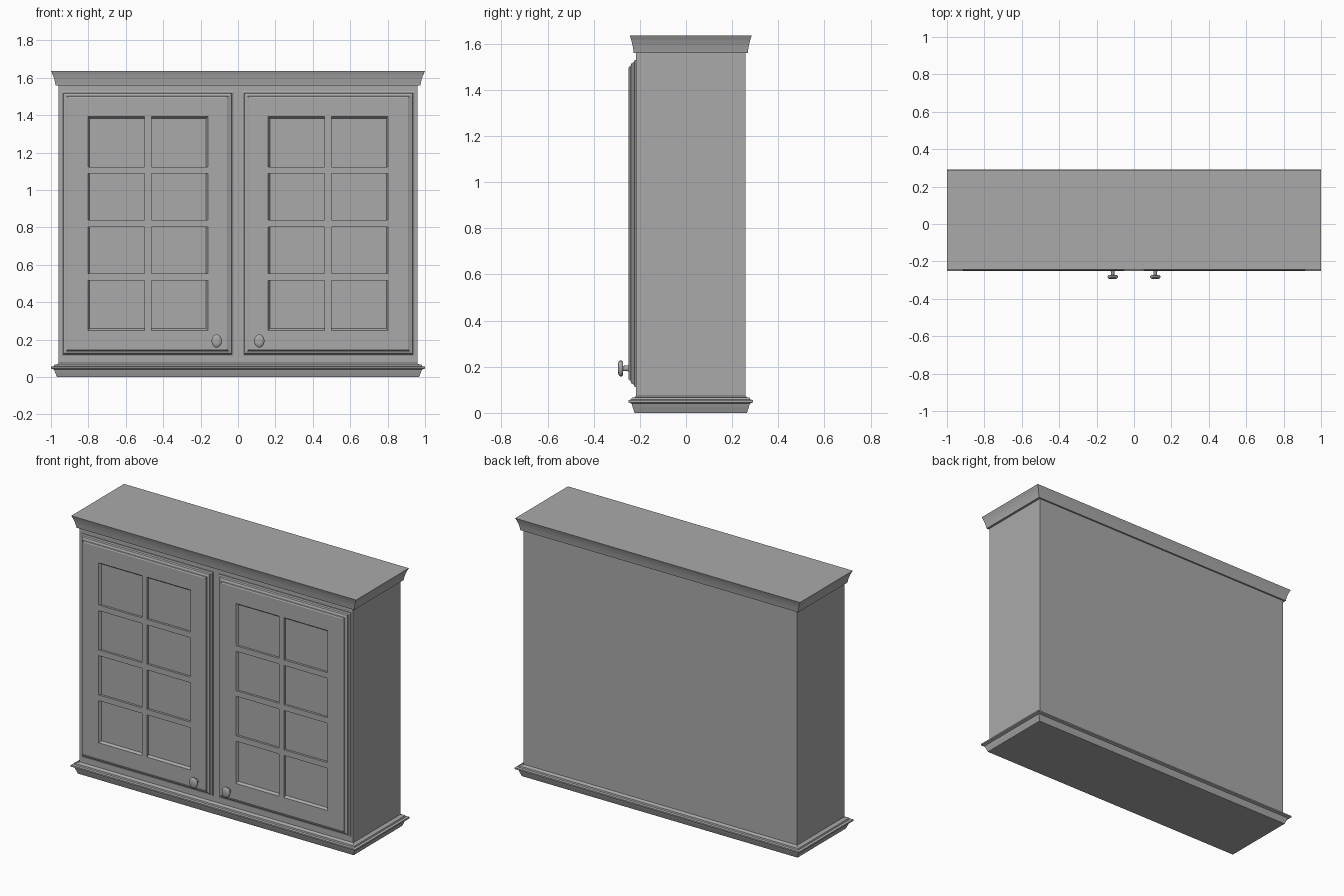
import bpy, bmesh, math

cube = bpy.data.objects.get("Cube")
if cube:
    bpy.data.objects.remove(cube, do_unlink=True)

grey = bpy.data.materials.new("painted_grey")
grey.use_nodes = True
colour = (0.4, 0.4, 0.4, 1)
grey.diffuse_color = colour
grey.node_tree.nodes["Principled BSDF"].inputs["Base Color"].default_value = colour

# Carcass limits
HALF, FRONT, BACK, TOP = 0.96, -0.216, 0.257, 1.636


def loft(bm, rings, caps=(True, True)):
    """Skin a list of equal-length closed rings of points."""
    rows = [[bm.verts.new(p) for p in ring] for ring in rings]
    n = len(rows[0])
    for a, b in zip(rows, rows[1:]):
        for i in range(n):
            j = (i + 1) % n
            bm.faces.new((a[i], a[j], b[j], b[i]))
    for use, row in zip(caps, (rows[0], rows[-1])):
        if use:
            bm.faces.new(row)


def finish(bm, name, smooth=False):
    bmesh.ops.remove_doubles(bm, verts=bm.verts, dist=0.0002)
    bmesh.ops.recalc_face_normals(bm, faces=bm.faces)
    mesh = bpy.data.meshes.new(name)
    bm.to_mesh(mesh)
    bm.free()
    mesh.materials.append(grey)
    obj = bpy.data.objects.new(name, mesh)
    bpy.context.collection.objects.link(obj)
    if smooth:
        bpy.ops.object.select_all(action="DESELECT")
        obj.select_set(True)
        bpy.context.view_layer.objects.active = obj
        bpy.ops.object.shade_smooth_by_angle(angle=math.radians(40))
    return obj


def moulding(name, profile, y_scale):
    """Run a profile of (outset, height) round the carcass."""
    bm = bmesh.new()
    rings = []
    for out, z in profile:
        x, f, b = HALF + out, FRONT - out * y_scale, BACK + out * y_scale
        rings.append([(-x, f, z), (x, f, z), (x, b, z), (-x, b, z)])
    loft(bm, rings)
    finish(bm, name)


moulding("cabinet_body", [(0, 0.03), (0, 1.6)], 1)
moulding("crown_moulding", [(0.015, 1.56), (0.018, 1.575), (0.023, 1.595),
                            (0.03, 1.615), (0.04, TOP)], 0.7)
moulding("base_moulding", [(0.008, 0), (0.018, 0.025), (0.023, 0.04),
                           (0.04, 0.046), (0.04, 0.055), (0.025, 0.058),
                           (0.022, 0.066), (0.008, 0.068), (0, 0.074)], 0.85)

# Door layout
X0, X1, Z0, Z1 = 0.022, 0.946, 0.112, 1.53
FACE, DEPTH, SLOPE, BAR = -0.25, 0.014, 0.01, 0.018
PANE_X, PANE_Z = (0.16, 0.803), (0.25, 1.392)
EDGE = [(0, FRONT + 0.006), (0, -0.222), (0.01, -0.225), (0.014, -0.235),
        (0.028, -0.241), (0.03, -0.246), (0.037, FACE)]


def cuts(span, count):
    """Grid lines for evenly spaced panes parted by bars."""
    lo, hi = span
    lines = [lo]
    for i in range(1, count):
        mid = lo + (hi - lo) * i / count
        lines += [mid - BAR, mid + BAR]
    return lines + [hi]


def door(name, side):
    bm = bmesh.new()
    # Stepped edge
    loft(bm, [[(side * x, y, z) for x, z in ((X0 + d, Z0 + d), (X1 - d, Z0 + d),
                                             (X1 - d, Z1 - d), (X0 + d, Z1 - d))]
              for d, y in EDGE], (True, False))
    # Face grid with sunken panes
    d = EDGE[-1][0]
    xs = [X0 + d] + cuts(PANE_X, 2) + [X1 - d]
    zs = [Z0 + d] + cuts(PANE_Z, 4) + [Z1 - d]
    for i, (xa, xb) in enumerate(zip(xs, xs[1:])):
        for k, (za, zb) in enumerate(zip(zs, zs[1:])):
            ring = [(side * x, FACE, z) for x, z in
                    ((xa, za), (xb, za), (xb, zb), (xa, zb))]
            if i % 2 and k % 2:
                # Outer sides of the pane group slope, bar sides are square
                xl = xa + SLOPE * (i == 1)
                xr = xb - SLOPE * (i == len(xs) - 3)
                zl = za + SLOPE * (k == 1)
                zr = zb - SLOPE * (k == len(zs) - 3)
                floor = [(side * x, FACE + DEPTH, z) for x, z in
                         ((xl, zl), (xr, zl), (xr, zr), (xl, zr))]
                loft(bm, [ring, floor], (False, True))
            else:
                bm.faces.new([bm.verts.new(p) for p in ring])
    finish(bm, name)


def knob(name, side):
    bm = bmesh.new()
    profile = [(0.016, -0.245), (0.012, -0.256), (0.011, -0.272), (0.03, -0.274),
               (0.035, -0.279), (0.035, -0.286), (0.029, -0.292), (0.015, -0.295)]
    n = 24
    angles = [2 * math.pi * i / n for i in range(n)]
    loft(bm, [[(side * 0.114 + 0.78 * r * math.cos(a), y, 0.193 + r * math.sin(a))
               for a in angles] for r, y in profile])
    finish(bm, name, smooth=True)


for label, side in (("left", 1), ("right", -1)):
    door(label + "_door", side)
    knob(label + "_knob", side)
